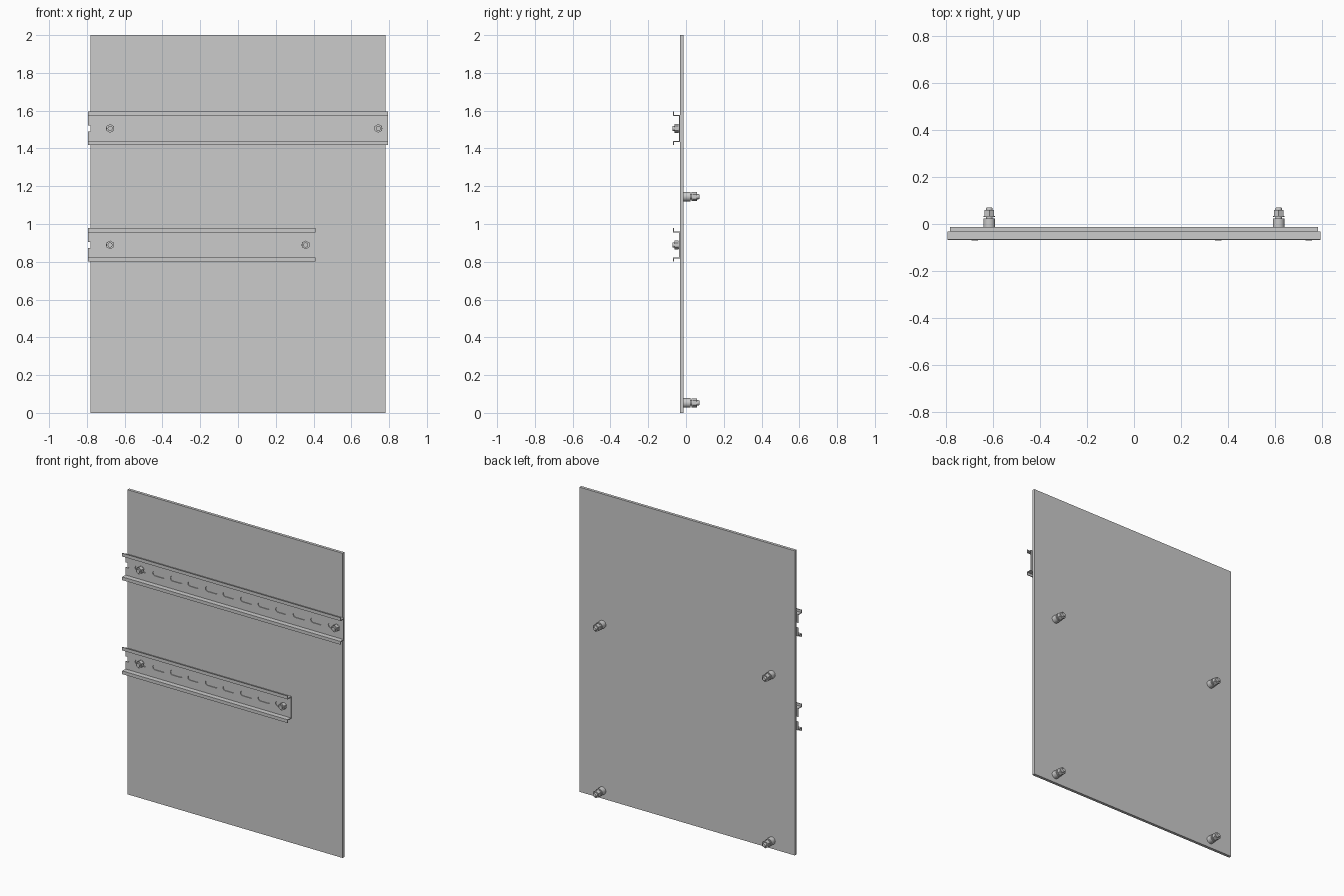
import bpy, bmesh
from math import pi, sin, cos
from mathutils import Matrix, Vector

if "Cube" in bpy.data.objects:
    bpy.data.objects.remove(bpy.data.objects["Cube"])

PANEL_FRONT, PANEL_BACK = -0.031, -0.012
RAIL_FRONT, T = -0.069, 0.005
PITCH, SLOT_L, SLOT_W = 0.1275, 0.09, 0.033
LEFT, FIRST = -0.793, -0.677


def finish(name, bm, smooth=False):
    bmesh.ops.recalc_face_normals(bm, faces=bm.faces)
    me = bpy.data.meshes.new(name)
    bm.to_mesh(me)
    bm.free()
    ob = bpy.data.objects.new(name, me)
    bpy.context.collection.objects.link(ob)
    if smooth:
        bpy.ops.object.select_all(action='DESELECT')
        ob.select_set(True)
        bpy.context.view_layer.objects.active = ob
        bpy.ops.object.shade_smooth_by_angle(angle=pi / 6)
    return ob


def prism(bm, points, direction):
    """Close a loop of points into a face and extrude it."""
    face = bm.faces.new([bm.verts.new(p) for p in points])
    ext = bmesh.ops.extrude_face_region(bm, geom=[face])['geom']
    bmesh.ops.translate(bm, vec=direction,
                        verts=[g for g in ext if isinstance(g, bmesh.types.BMVert)])


def rod(bm, x, z, y0, y1, r, sides=32, r2=None):
    """Cylinder, hexagon or cone running along y."""
    m = Matrix.Translation((x, (y0 + y1) / 2, z)) @ Matrix.Rotation(-pi / 2, 4, 'X')
    bmesh.ops.create_cone(bm, cap_ends=True, segments=sides, radius1=r,
                          radius2=r if r2 is None else r2, depth=y1 - y0, matrix=m)


def rail(name, right, zc, slots):
    # Top-hat cross-section: web against the panel, lips turned outwards
    back, front, w, h = PANEL_FRONT, RAIL_FRONT, 0.067, 0.0885
    half = [(back, w + T), (front + T, w + T), (front + T, h),
            (front, h), (front, w), (back - T, w)]
    profile = half + [(y, -z) for y, z in reversed(half)]
    bm = bmesh.new()
    prism(bm, [(LEFT, y, zc + z) for y, z in profile], Vector((right - LEFT, 0, 0)))
    ob = finish(name, bm)

    # Row of rounded slots; the first one is cut open by the rail end
    bm = bmesh.new()
    r, n = SLOT_W / 2, 10
    for i in range(-1, slots):
        pts = []
        for side in (1, -1):
            cx = FIRST + i * PITCH + side * (SLOT_L / 2 - r)
            for k in range(n + 1):
                a = -pi / 2 + pi * k / n
                pts.append((cx + side * r * cos(a), back - 0.02, zc + side * r * sin(a)))
        prism(bm, pts, Vector((0, 0.04, 0)))
    cutter = finish("slot_cutter", bm)
    cutter.hide_render = True
    mod = ob.modifiers.new("slots", 'BOOLEAN')
    mod.operation, mod.solver, mod.object = 'DIFFERENCE', 'EXACT', cutter
    bpy.context.view_layer.objects.active = ob
    bpy.ops.object.modifier_apply(modifier=mod.name)
    bpy.data.objects.remove(cutter)


def rail_bolt(name, x, z):
    bm = bmesh.new()
    rod(bm, x, z, PANEL_FRONT, -0.036, 0.012)            # shank in the slot
    rod(bm, x, z, -0.040, -0.036, 0.021)                 # washer
    rod(bm, x, z, -0.062, -0.040, 0.023, 6)              # hexagon
    rod(bm, x, z, -0.071, -0.062, 0.013)                 # rounded tip
    finish(name, bm, True)


def stud(name, x, z):
    bm = bmesh.new()
    rod(bm, x, z, PANEL_BACK, 0.024, 0.025)              # spacer
    rod(bm, x, z, 0.024, 0.066, 0.014)                   # threaded shank
    rod(bm, x, z, 0.066, 0.071, 0.014, r2=0.011)         # chamfered end
    rod(bm, x, z, 0.029, 0.034, 0.024)                   # washer
    rod(bm, x, z, 0.034, 0.059, 0.024, 6)                # nut
    finish(name, bm, True)


# Mounting panel
bm = bmesh.new()
prism(bm, [(sx * 0.782, PANEL_FRONT, z) for sx, z in ((-1, 0), (1, 0), (1, 2), (-1, 2))],
      Vector((0, PANEL_BACK - PANEL_FRONT, 0)))
finish("mounting_panel", bm)

# Rails with their fixing bolts
for label, right, zc, slots, bolt_x in (("upper", 0.793, 1.506, 12, 0.743),
                                        ("lower", 0.409, 0.889, 9, 0.358)):
    rail(label + "_rail", right, zc, slots)
    rail_bolt(label + "_bolt_left", FIRST, zc)
    rail_bolt(label + "_bolt_right", bolt_x, zc)

# Fixing studs on the back
for row, z in (("upper", 1.145), ("lower", 0.053)):
    for side, x in (("left", -0.615), ("right", 0.615)):
        stud(f"{row}_stud_{side}", x, z)
